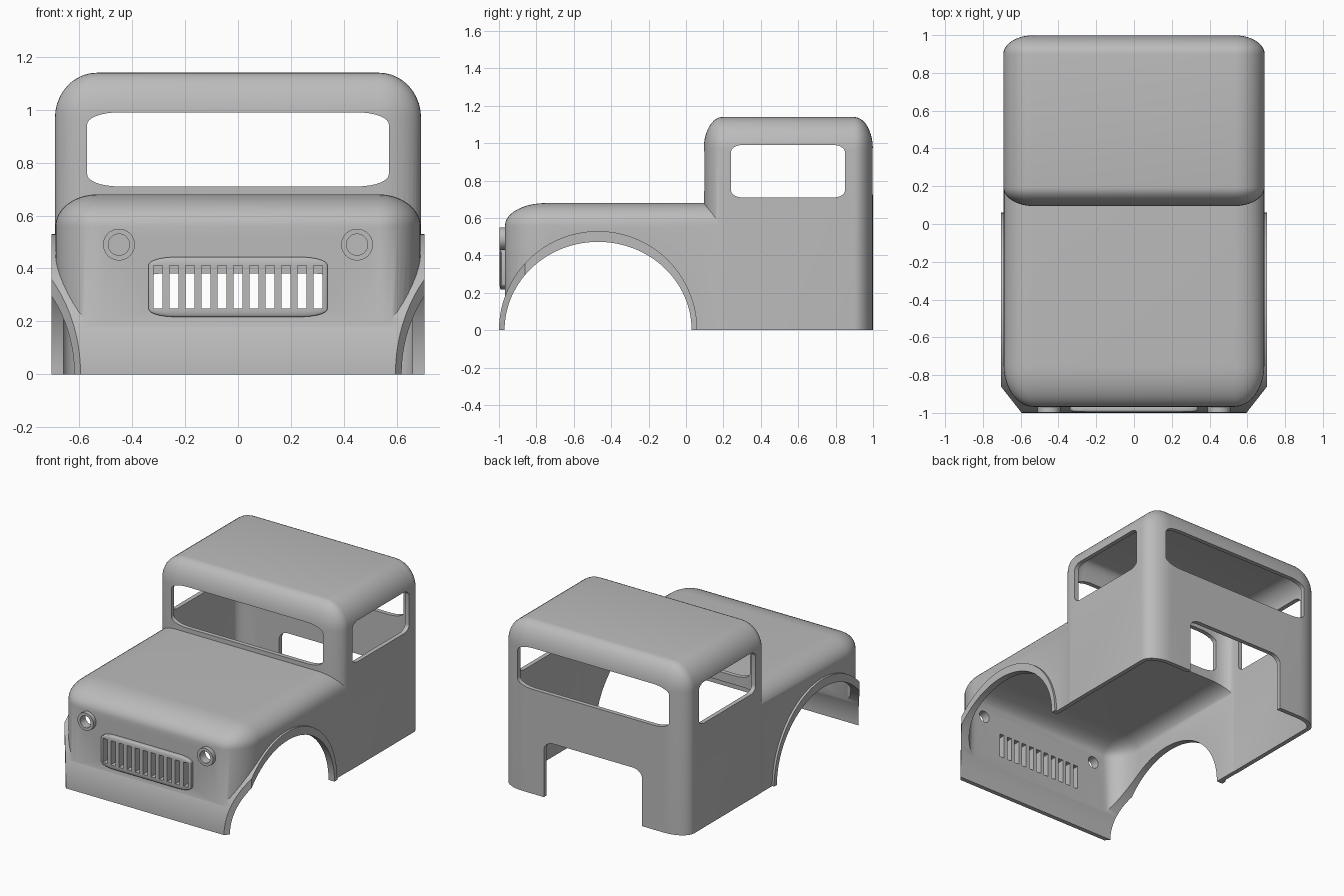
import bpy, bmesh
from math import radians
from mathutils import Matrix, Vector

if "Cube" in bpy.data.objects:
    bpy.data.objects.remove(bpy.data.objects["Cube"])

paint = bpy.data.materials.new("plain grey")
paint.use_nodes = True
grey = (0.5, 0.5, 0.5, 1)
paint.diffuse_color = grey
paint.node_tree.nodes["Principled BSDF"].inputs["Base Color"].default_value = grey


def finish(name, bm):
    bmesh.ops.recalc_face_normals(bm, faces=bm.faces)
    mesh = bpy.data.meshes.new(name)
    bm.to_mesh(mesh)
    bm.free()
    mesh.materials.append(paint)
    ob = bpy.data.objects.new(name, mesh)
    bpy.context.collection.objects.link(ob)
    return ob


def box(name, lo, hi, radii=None, segments=10):
    """Box between two corners, optionally with elliptical rounded edges."""
    lo, hi = Vector(lo), Vector(hi)
    r = Vector(radii or (1, 1, 1))
    size = Vector(((hi - lo)[i] / r[i] for i in range(3)))
    bm = bmesh.new()
    bmesh.ops.create_cube(bm, size=1, matrix=Matrix.Diagonal(size).to_4x4())
    if radii:
        bmesh.ops.bevel(bm, geom=bm.edges[:], offset=1, segments=segments,
                        profile=0.5, affect='EDGES')
    bmesh.ops.scale(bm, vec=r, verts=bm.verts)
    bmesh.ops.translate(bm, vec=(lo + hi) / 2, verts=bm.verts)
    return finish(name, bm)


def cylinder(name, centre, radius, length, axis, sides=48):
    bm = bmesh.new()
    turn = Matrix.Rotation(radians(90), 4, 'Y' if axis == 'X' else 'X')
    bmesh.ops.create_cone(bm, cap_ends=True, segments=sides, radius1=radius,
                          radius2=radius, depth=length,
                          matrix=Matrix.Translation(centre) @ turn)
    return finish(name, bm)


def combine(target, tool, operation='DIFFERENCE', keep=False):
    mod = target.modifiers.new("combine", 'BOOLEAN')
    mod.operation, mod.solver, mod.object = operation, 'EXACT', tool
    bpy.context.view_layer.objects.active = target
    bpy.ops.object.modifier_apply(modifier=mod.name)
    if not keep:
        bpy.data.objects.remove(tool)


def smooth(ob):
    bpy.ops.object.select_all(action='DESELECT')
    ob.select_set(True)
    bpy.context.view_layer.objects.active = ob
    bpy.ops.object.shade_smooth_by_angle(angle=radians(30))


# Outer body: cab, hood and the wide drum that forms fenders and front apron
WALL = 0.03
body = box("body_shell", (-0.692, 0.095, -1), (0.692, 0.999, 1.14), (0.16, 0.1, 0.17))
hood = box("hood", (-0.69, -0.968, -1), (0.69, 0.7, 0.68), (0.16, 0.22, 0.12))
drum = cylinder("fender_drum", (0, -0.47, 0), 0.53, 1.41, 'X', 128)

# Angled front corners of the fenders
bm = bmesh.new()
bm.from_mesh(drum.data)
for side in (-1, 1):
    cut = bmesh.ops.bisect_plane(bm, geom=bm.verts[:] + bm.edges[:] + bm.faces[:],
                                 plane_co=(side * 0.595, -1, 0),
                                 plane_no=(side * 0.14, -0.11, 0), clear_outer=True)
    rim = [e for e in cut["geom_cut"] if isinstance(e, bmesh.types.BMEdge)]
    bmesh.ops.edgeloop_fill(bm, edges=rim)
bmesh.ops.recalc_face_normals(bm, faces=bm.faces)
bm.to_mesh(drum.data)
bm.free()
combine(body, hood, 'UNION')
combine(body, drum, 'UNION')

# Hollow interior, open underneath and between cab and hood
combine(body, box("cab_space", (-0.662, 0.125, -1.1), (0.662, 0.969, 1.11), (0.13, 0.07, 0.14)))
combine(body, box("hood_space", (-0.66, -0.938, -1.1), (0.66, 0.72, 0.65), (0.13, 0.19, 0.09)))

# Wheel arches, slightly flatter than the fenders
arch = cylinder("arch_space", (0, -0.47, 0), 0.5, 2, 'X', 128)
arch.data.transform(Matrix.Diagonal((1, 1, 0.945, 1)))
combine(body, arch)
combine(body, box("underside", (-2, -2, -3), (2, 2, 0)))

# Windows and rear opening
combine(body, box("end_windows", (-0.57, -2, 0.71), (0.57, 2, 0.99), (0.12, 0.1, 0.045), 8))
combine(body, box("side_windows", (-2, 0.24, 0.71), (2, 0.85, 0.99), (0.1, 0.06, 0.04), 8))
combine(body, box("rear_opening", (-0.37, 0.8, -0.5), (0.37, 1.3, 0.38), (0.07, 0.05, 0.06), 8))

# Headlight rims with holes through the front wall
lamps = []
for name, x in (("right_headlight", -0.45), ("left_headlight", 0.45)):
    lamp = cylinder(name, (x, -0.977, 0.49), 0.06, 0.04, 'Y')
    hole = cylinder("lamp_hole", (x, -0.95, 0.49), 0.04, 0.2, 'Y')
    combine(lamp, hole, keep=True)
    combine(body, hole)
    lamps.append(lamp)

# Grille plate with a row of slots through the front wall
grille = box("grille", (-0.338, -0.997, 0.217), (0.338, -0.955, 0.443), (0.1, 0.01, 0.03), 8)
for i in range(-5, 6):
    x = i * 0.0606
    slot = box("slot", (x - 0.017, -1.1, 0.248), (x + 0.017, -0.85, 0.412))
    combine(grille, slot, keep=True)
    combine(body, slot)

for ob in [body, grille] + lamps:
    smooth(ob)
